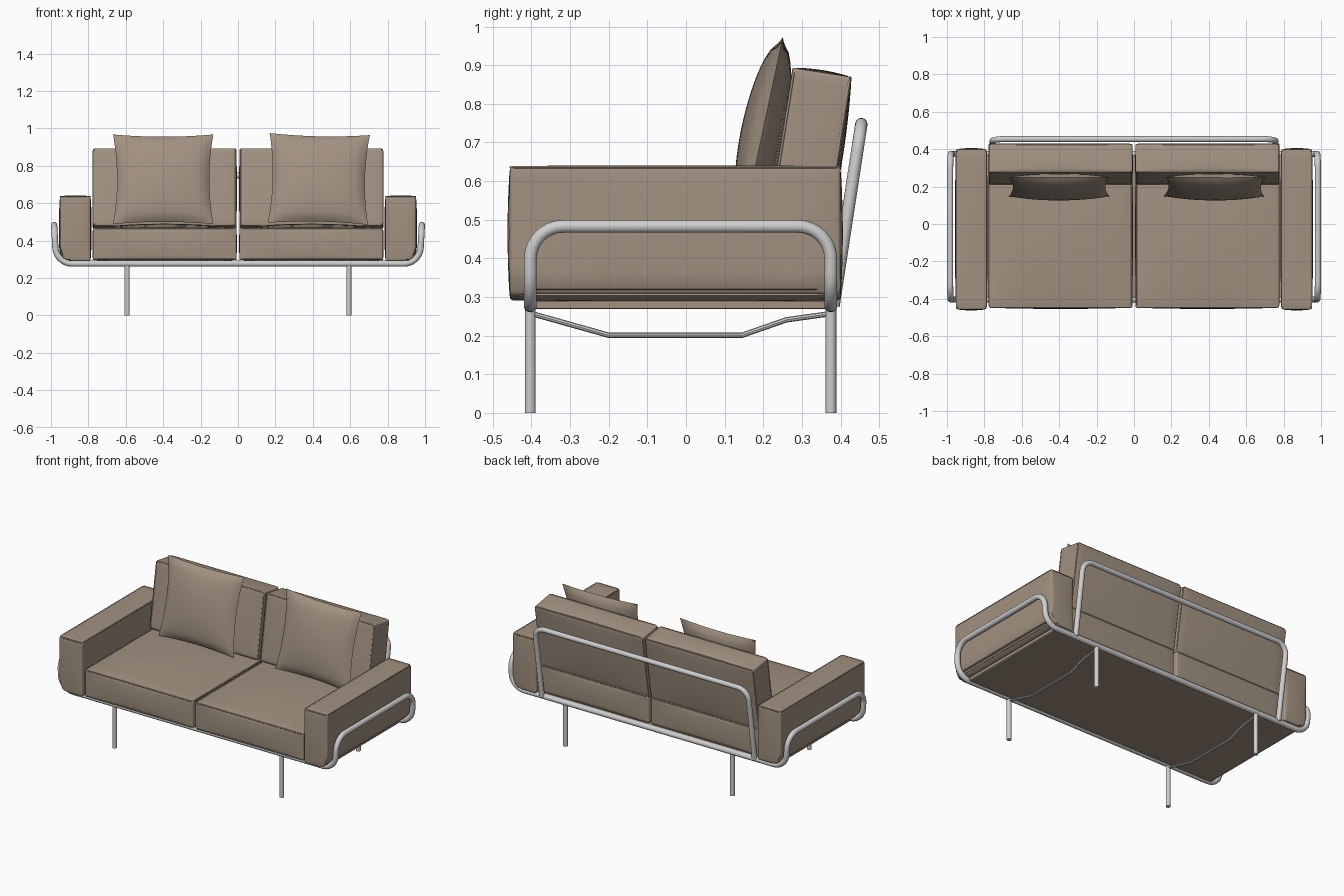
import bpy, bmesh, math
from mathutils import Matrix, Vector

if "Cube" in bpy.data.objects:
    bpy.data.objects.remove(bpy.data.objects["Cube"])


def material(name, rgb):
    m = bpy.data.materials.new(name)
    m.diffuse_color = (*rgb, 1)
    m.use_nodes = True
    m.node_tree.nodes["Principled BSDF"].inputs["Base Color"].default_value = m.diffuse_color
    return m


FABRIC = material("tan_upholstery", (0.36, 0.285, 0.22))
METAL = material("satin_metal", (0.62, 0.62, 0.62))


def add(name, mesh, mat):
    ob = bpy.data.objects.new(name, mesh)
    bpy.context.collection.objects.link(ob)
    mesh.materials.clear()
    mesh.materials.append(mat)
    return ob


def rounded(points, radius, closed, steps=8):
    """Replace the corners of a path by arcs."""
    pts = [Vector(p) for p in points]
    n, out = len(pts), []
    for i, p in enumerate(pts):
        if radius == 0 or (not closed and i in (0, n - 1)):
            out.append(p)
            continue
        a = p + (pts[i - 1] - p).normalized() * radius
        b = p + (pts[(i + 1) % n] - p).normalized() * radius
        c, d = a.lerp(p, 0.552), b.lerp(p, 0.552)
        for k in range(steps + 1):
            t = k / steps
            s = 1 - t
            out.append(a * s**3 + c * 3 * s * s * t + d * 3 * s * t * t + b * t**3)
    return out


def tube(name, points, r, mat=METAL, corner=0.0, closed=False, res=4):
    cu = bpy.data.curves.new(name, 'CURVE')
    cu.dimensions = '3D'
    cu.bevel_depth, cu.bevel_resolution, cu.use_fill_caps = r, res, True
    pts = rounded(points, corner, closed)
    sp = cu.splines.new('POLY')
    sp.points.add(len(pts) - 1)
    for q, p in zip(sp.points, pts):
        q.co = (*p, 1)
    sp.use_cyclic_u = closed
    tmp = bpy.data.objects.new(name + "_path", cu)
    bpy.context.collection.objects.link(tmp)
    bpy.context.view_layer.update()
    dg = bpy.context.evaluated_depsgraph_get()
    me = bpy.data.meshes.new_from_object(tmp.evaluated_get(dg))
    bpy.data.objects.remove(tmp)
    return add(name, me, mat)


def cushion(name, center, half, crown, tilt=0.0, seams=(), round_side=0, round_r=0.06):
    """Puffed box with softened edges and piping around the faces in seams."""
    mat = Matrix.Translation(center) @ Matrix.Rotation(tilt, 4, 'X')
    bm = bmesh.new()
    bmesh.ops.create_cube(bm, size=2)
    bmesh.ops.subdivide_edges(bm, edges=bm.edges[:], cuts=13, use_grid_fill=True)
    for v in bm.verts:
        u = v.co.copy()
        p = Vector([u[a] * (half[a] + crown[a] * (1 - u[a - 1]**2) * (1 - u[a - 2]**2))
                    for a in range(3)])
        if round_side:  # lower outer edge rolls under
            dx = p.x * round_side - (half[0] - round_r)
            dz = -p.z - (half[2] - round_r)
            if dx > 0 and dz > 0:
                f = max(dx, dz) / math.hypot(dx, dz)
                p.x = round_side * (half[0] - round_r + dx * f)
                p.z = -(half[2] - round_r + dz * f)
        v.co = p
    sharp = [e for e in bm.edges if e.calc_face_angle(0) > 0.7]
    bmesh.ops.bevel(bm, geom=sharp, offset=0.009, segments=3, profile=0.5, affect='EDGES')
    bm.transform(mat)
    bmesh.ops.recalc_face_normals(bm, faces=bm.faces[:])
    me = bpy.data.meshes.new(name)
    bm.to_mesh(me)
    bm.free()
    add(name, me, FABRIC)
    for k, (axis, sign) in enumerate(seams):
        a, b = [i for i in range(3) if i != axis]
        loop = []
        for sa, sb in ((-1, -1), (1, -1), (1, 1), (-1, 1)):
            p = Vector((0, 0, 0))
            p[axis] = sign * (half[axis] - 0.004)
            p[a], p[b] = sa * (half[a] - 0.004), sb * (half[b] - 0.004)
            loop.append(mat @ p)
        tube(f"{name}_piping_{k + 1}", loop, 0.005, FABRIC, 0.012, True, 1)


def pillow(name, center, tilt, roll):
    bm = bmesh.new()
    for side in (-1, 1):
        g = bmesh.ops.create_grid(bm, x_segments=20, y_segments=20, size=1)
        for v in g['verts']:
            u, w = v.co.x, v.co.y
            puff = max(0, (1 - u * u) * (1 - w * w)) ** 0.5
            v.co = (u * 0.268 * (1 - 0.08 * (1 - w * w)),
                    side * (0.056 * puff),
                    w * 0.245 * (1 - 0.05 * (1 - u * u)))
    bmesh.ops.remove_doubles(bm, verts=bm.verts[:], dist=0.0005)
    bmesh.ops.recalc_face_normals(bm, faces=bm.faces[:])
    bm.transform(Matrix.Translation(center) @ Matrix.Rotation(tilt, 4, 'X')
                 @ Matrix.Rotation(roll, 4, 'Y'))
    me = bpy.data.meshes.new(name)
    bm.to_mesh(me)
    bm.free()
    add(name, me, FABRIC)


YF, YB = -0.403, 0.375  # front and back rails

# Continuous tubular frame: rails that turn up into the side loops
tube("frame_loop", [(-0.972, YF, 0.277), (0.972, YF, 0.277), (0.983, YF, 0.483),
                    (0.983, YB, 0.483), (0.972, YB, 0.277), (-0.972, YB, 0.277),
                    (-0.983, YB, 0.483), (-0.983, YF, 0.483)], 0.017, corner=0.085, closed=True)

# Leaning hoop behind the back cushions
tube("back_hoop", [(-0.755, 0.382, 0.277), (-0.757, 0.454, 0.748),
                   (0.757, 0.454, 0.748), (0.755, 0.382, 0.277)], 0.016, corner=0.07)

# Thin base panel between the rails
cushion("base_panel", (0, -0.014, 0.28), (0.9, 0.385, 0.011), (0, 0, 0))

for side, label in ((-1, "left"), (1, "right")):
    # Legs and the thin bent brace between them
    for y, where in ((YF, "front"), (YB, "back")):
        tube(f"{label}_{where}_leg", [(side * 0.593, y, 0), (side * 0.593, y, 0.275)], 0.014)
    tube(f"{label}_brace", [(side * 0.593, y, z) for y, z in
                            ((YF, 0.258), (-0.2, 0.201), (0.145, 0.201),
                             (0.26, 0.241), (YB, 0.257))], 0.007, res=2)
    # Upholstery
    cushion(f"{label}_arm", (side * 0.87, -0.028, 0.465), (0.082, 0.428, 0.174),
            (0.006, 0.006, 0.002), seams=((2, 1),), round_side=side)
    cushion(f"{label}_seat", (side * 0.392, -0.04, 0.383), (0.384, 0.408, 0.086),
            (0.002, 0.006, 0.022), seams=((2, 1), (2, -1)))
    cushion(f"{label}_back_cushion", (side * 0.392, 0.32, 0.675), (0.384, 0.077, 0.209),
            (0.002, 0.01, 0.006), tilt=math.radians(-9), seams=((1, -1), (1, 1)))
pillow("left_pillow", (-0.4, 0.199, 0.728), math.radians(-12), 0)
pillow("right_pillow", (0.432, 0.199, 0.73), math.radians(-12), math.radians(1.2))

# Smooth shading with crisp edges kept
bpy.ops.object.select_all(action='DESELECT')
for ob in bpy.context.collection.objects:
    ob.select_set(True)
    bpy.context.view_layer.objects.active = ob
bpy.ops.object.shade_smooth_by_angle(angle=math.radians(40))
